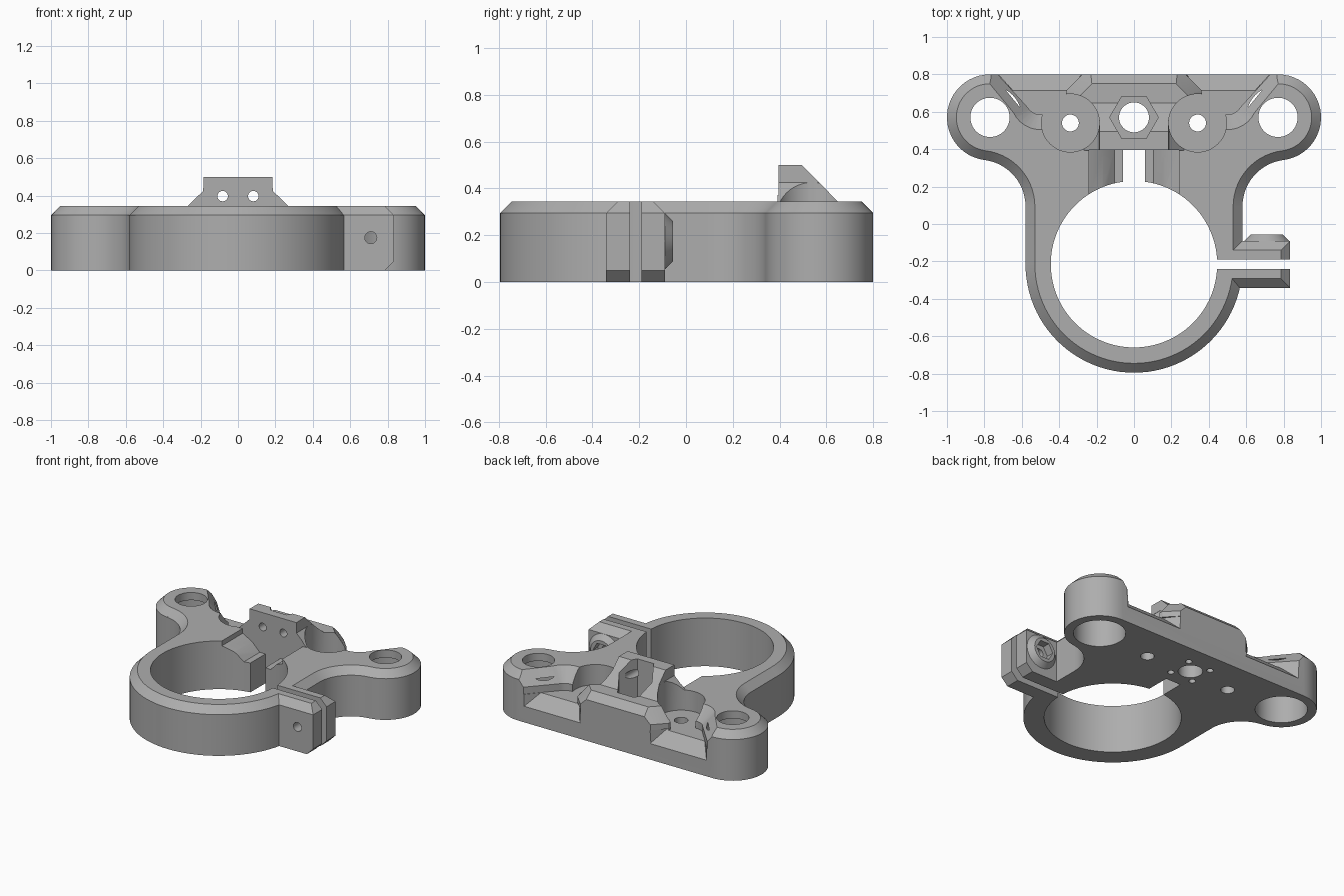
import bpy, bmesh, math
from math import cos, sin, radians, pi
from mathutils import Matrix

cube = bpy.data.objects.get("Cube")
if cube:
    bpy.data.objects.remove(cube)

grey = bpy.data.materials.new("plain_grey")
grey.use_nodes = True
COLOUR = (0.42, 0.42, 0.42, 1)
grey.diffuse_color = COLOUR
grey.node_tree.nodes["Principled BSDF"].inputs["Base Color"].default_value = COLOUR

TOP, BEVEL = 0.345, 0.05
RING_Y, EAR_X, EAR_Y = -0.215, 0.77, 0.57


def loft(name, layers, matrix=None):
    """Solid through stacked outlines: layers are (points, height)."""
    bm = bmesh.new()
    rings = [[bm.verts.new((x, y, z)) for x, y in pts] for pts, z in layers]
    n = len(rings[0])
    bm.faces.new(rings[0])
    bm.faces.new(rings[-1])
    for a, b in zip(rings, rings[1:]):
        for i in range(n):
            j = (i + 1) % n
            bm.faces.new((a[i], a[j], b[j], b[i]))
    if matrix:
        bm.transform(matrix)
    bmesh.ops.recalc_face_normals(bm, faces=bm.faces)
    mesh = bpy.data.meshes.new(name)
    bm.to_mesh(mesh)
    bm.free()
    mesh.materials.append(grey)
    obj = bpy.data.objects.new(name, mesh)
    bpy.context.collection.objects.link(obj)
    return obj


def arc(cx, cy, r, a0, a1, n):
    return [(cx + r * cos(radians(a0 + (a1 - a0) * i / n)),
             cy + r * sin(radians(a0 + (a1 - a0) * i / n))) for i in range(n + 1)]


def circle(cx, cy, r, n=48):
    return arc(cx, cy, r, 0, 360, n)[:-1]


def rect(x0, x1, y0, y1):
    return [(x0, y0), (x1, y0), (x1, y1), (x0, y1)]


def mirrored(pts, s):
    return [(s * x, y) for x, y in pts]


def combine(target, other, operation):
    mod = target.modifiers.new(operation.lower(), 'BOOLEAN')
    mod.operation, mod.object, mod.solver = operation, other, 'EXACT'
    bpy.context.view_layer.objects.active = target
    bpy.ops.object.modifier_apply(modifier=mod.name)
    bpy.data.objects.remove(other)


def cut(name, layers, matrix=None):
    combine(body, loft(name, layers, matrix), 'DIFFERENCE')


def add(name, layers, matrix=None):
    combine(body, loft(name, layers, matrix), 'UNION')


def outline(d):
    """Plate outline moved inward by d: ear, concave neck and ring on each side."""
    half = arc(EAR_X, EAR_Y, 0.23 - d, 90, -82.8, 24)
    half += arc(0.83, 0.094, 0.25 + d, 97.2, 180, 14)
    half += arc(0, RING_Y, 0.58 - d, 0, -90, 24)
    return half + [(-x, y) for x, y in half[-2::-1]]


# Matrices that turn a stacked outline so that its height runs along y
ALONG_Y = Matrix(((1, 0, 0, 0), (0, 0, 1, 0), (0, 1, 0, 0), (0, 0, 0, 1)))

# Main plate with a chamfered rim
body = loft("clamp_bracket", [(outline(0), 0), (outline(0), TOP - BEVEL),
                              (outline(BEVEL), TOP)])

# Clamp flanges beside the ring, chamfered at the tip and the outer side
def flange(y_in, y_out):
    def section(x, d):
        return rect(0.47, x, *sorted((y_in, y_out - math.copysign(d, y_out - y_in))))
    add("flange", [(section(0.785, 0), 0), (section(0.835, 0), BEVEL),
                   (section(0.835, 0), TOP - BEVEL), (section(0.785, BEVEL), TOP)])

flange(-0.215, -0.342)
flange(-0.214, -0.09)

# Round nut boss on the rear flange
BOLT = (0.71, 0.175)
add("nut_boss", [(circle(*BOLT, 0.12), -0.12), (circle(*BOLT, 0.12), -0.09),
                 (circle(*BOLT, 0.085), -0.055)], ALONG_Y)

# Raised mount with sloping sides and back
add("mount", [(rect(-w, w, 0.392, back), z) for w, back, z in
              ((0.268, 0.648, 0.28), (0.268, 0.648, TOP),
               (0.186, 0.571, 0.425), (0.185, 0.495, 0.5))])

# Ring bore, clamp gap, bolt hole and nut recess
cut("bore", [(circle(0, RING_Y, 0.445, 96), -0.1), (circle(0, RING_Y, 0.445, 96), 0.6)])
gap = rect(0.3, 0.95, -0.24, -0.19)
cut("gap", [(gap, -0.1), (gap, 0.6)])
cut("bolt_hole", [(circle(*BOLT, 0.032, 24), -0.5), (circle(*BOLT, 0.032, 24), 0)], ALONG_Y)
cut("nut_recess", [(circle(*BOLT, 0.068, 6), -0.11), (circle(*BOLT, 0.068, 6), 0)], ALONG_Y)

# Stepped groove in front of the mount, open through the middle
side = [(0.06, -0.1), (0.06, 0.21), (0.105, 0.21), (0.165, 0.27), (0.24, 0.31), (0.24, 0.6)]
profile = side + [(-x, z) for x, z in reversed(side)]
cut("groove", [(profile, 0), (profile, 0.396)], ALONG_Y)

# Centre hole, hexagon pocket and the two screw holes through the mount
cut("centre_hole", [(circle(0, EAR_Y, 0.08), -0.1), (circle(0, EAR_Y, 0.08), 0.6)])
cut("hex_pocket", [(circle(0, EAR_Y, 0.13, 6), 0.15), (circle(0, EAR_Y, 0.13, 6), 0.6)])

for s in (-1, 1):
    # Ear holes, wider from below with a thin lip on top
    hole, wide = circle(s * EAR_X, EAR_Y, 0.105), circle(s * EAR_X, EAR_Y, 0.17)
    cut("ear_hole", [(hole, -0.1), (hole, 0.6)])
    cut("ear_counterbore", [(wide, -0.1), (wide, 0.29)])

    # Round screw pocket, and the flared notch that opens it to the back
    seat, drill = circle(s * 0.34, 0.54, 0.155), circle(s * 0.34, 0.54, 0.045, 32)
    cut("screw_seat", [(seat, 0.2), (seat, 0.6)])
    cut("screw_hole", [(drill, -0.1), (drill, 0.6)])
    floor = [(0.18, 0.9), (0.36, 0.715), (0.38, 0.6)]
    floor += arc(0.5, 0.665, 0.08, -90, -30, 6) + [(0.82, 0.9)]
    rim = [(0.07, 0.9), (0.28, 0.69), (0.33, 0.55)]
    rim += arc(0.5, 0.665, 0.165, -90, -25, 6) + [(0.9, 0.9)]
    floor, rim = mirrored(floor, s), mirrored(rim, s)
    cut("notch", [(floor, 0.2), (floor, 0.25), (rim, 0.35), (rim, 0.4)])
    ramp = [(0.35, 0.705), (0.64, 0.705), (0.74, 0.82), (0.26, 0.82)]
    edge = [(0.26, 0.82), (0.74, 0.82), (0.74, 0.83), (0.26, 0.83)]
    cut("notch_ramp", [(mirrored(edge, s), 0.095), (mirrored(ramp, s), 0.21)])

    # Small screw holes: through the mount front, and blind ones underneath
    pin = circle(s * 0.082, 0.397, 0.028, 24)
    cut("mount_screw", [(pin, 0.3), (pin, 0.55)], ALONG_Y)
    for t in (-1, 1):
        blind = circle(s * 0.09, EAR_Y + t * 0.09, 0.022, 20)
        cut("blind_hole", [(blind, -0.1), (blind, 0.12)])

# Smooth curved walls, keep the edges sharp
bpy.ops.object.select_all(action='DESELECT')
body.select_set(True)
bpy.context.view_layer.objects.active = body
bpy.ops.object.shade_smooth_by_angle(angle=radians(25))
